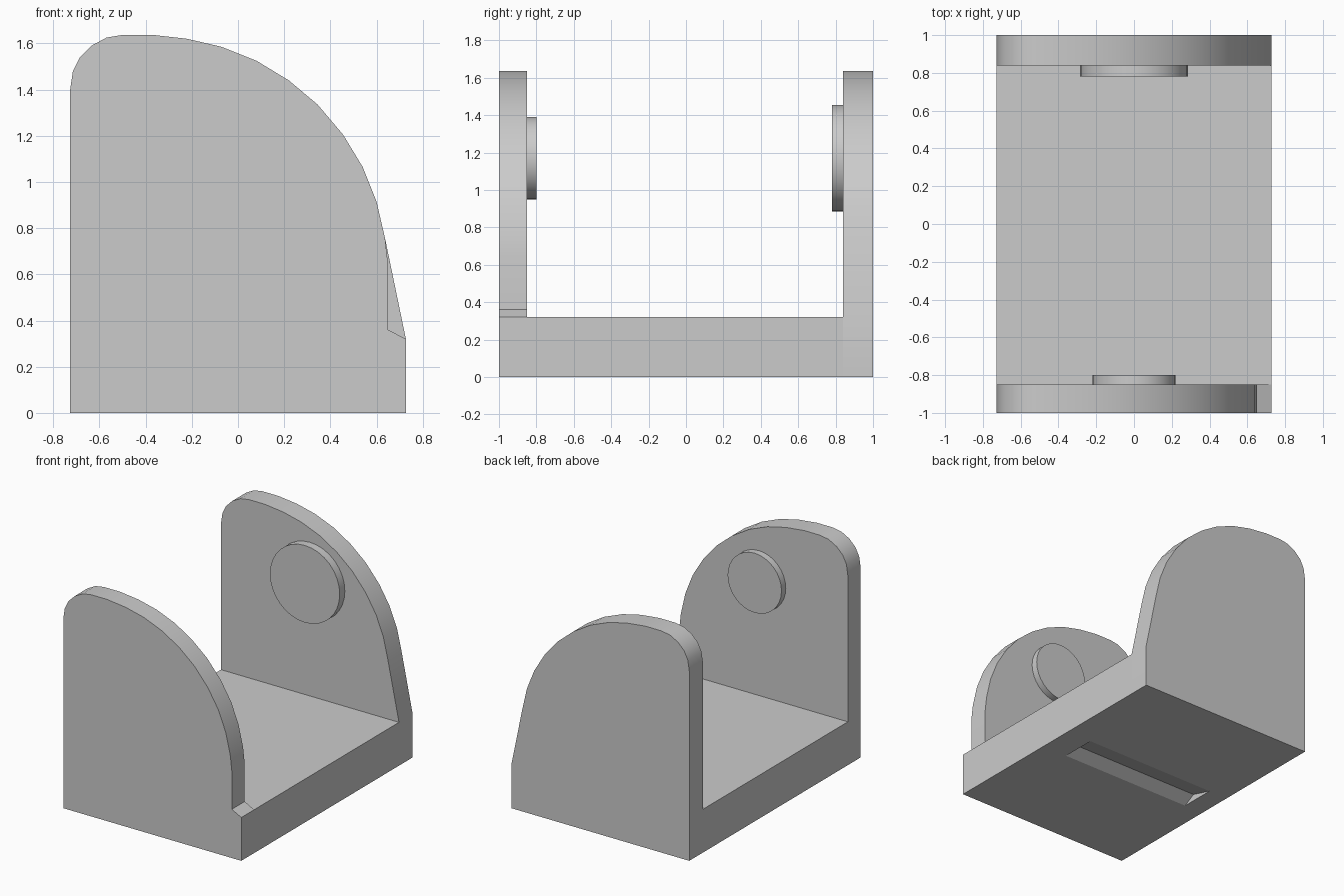
import bpy, bmesh, math
from mathutils import Matrix

cube = bpy.data.objects.get("Cube")
if cube:
    bpy.data.objects.remove(cube, do_unlink=True)

grey = bpy.data.materials.new("plain grey")
grey.use_nodes = True
COLOUR = (0.6, 0.6, 0.6, 1)
grey.diffuse_color = COLOUR
grey.node_tree.nodes["Principled BSDF"].inputs["Base Color"].default_value = COLOUR


def finish(name, bm):
    bmesh.ops.recalc_face_normals(bm, faces=bm.faces)
    mesh = bpy.data.meshes.new(name)
    bm.to_mesh(mesh)
    bm.free()
    mesh.materials.append(grey)
    obj = bpy.data.objects.new(name, mesh)
    bpy.context.collection.objects.link(obj)
    return obj


def activate(obj):
    bpy.ops.object.select_all(action="DESELECT")
    obj.select_set(True)
    bpy.context.view_layer.objects.active = obj


def smooth(obj):
    activate(obj)
    bpy.ops.object.shade_smooth_by_angle(angle=math.radians(25))


def extrude(name, points, origin, direction):
    """Extrude a closed profile, placed by origin(a, b), along direction."""
    bm = bmesh.new()
    face = bm.faces.new([bm.verts.new(origin(a, b)) for a, b in points])
    new = bmesh.ops.extrude_face_region(bm, geom=[face])["geom"]
    bmesh.ops.translate(bm, vec=direction,
                        verts=[v for v in new if isinstance(v, bmesh.types.BMVert)])
    return finish(name, bm)


def wall(name, points, y0, y1):
    smooth(extrude(name, points, lambda x, z: (x, y0, z), (0, y1 - y0, 0)))


def pad(name, radius, y0, y1):
    bm = bmesh.new()
    place = Matrix.Translation((0, (y0 + y1) / 2, 1.17)) @ Matrix.Rotation(math.pi / 2, 4, "X")
    bmesh.ops.create_cone(bm, cap_ends=True, segments=32, radius1=radius,
                          radius2=radius, depth=y1 - y0, matrix=place)
    smooth(finish(name, bm))


HALF = 0.727
FLOOR = 0.32
FRONT, BACK = -0.85, 0.84

# Side walls share a rounded outline; the front one has a small step at its foot
outline = [(-HALF, 0), (-HALF, 1.40), (-.715, 1.48), (-.685, 1.54), (-.635, 1.59),
           (-.57, 1.625), (-.50, 1.637), (-.37, 1.637), (-.22, 1.62), (-.07, 1.585),
           (.08, 1.525), (.22, 1.44), (.345, 1.335), (.455, 1.205), (.54, 1.065),
           (.60, .915), (.637, .755)]
wall("front_wall", outline + [(.65, .64), (.65, .36), (HALF, FLOOR), (HALF, 0)], -1, FRONT)
wall("back_wall", outline + [(HALF, FLOOR), (HALF, 0)], BACK, 1)

# Round pads on the inner faces
pad("front_pad", 0.22, FRONT, -0.80)
pad("back_pad", 0.285, 0.78, BACK)

# Floor with a shallow wedge groove underneath
floor = extrude("floor", [(FRONT, 0), (BACK, 0), (BACK, FLOOR), (FRONT, FLOOR)],
                lambda y, z: (-HALF, y, z), (2 * HALF, 0, 0))
cutter = extrude("groove_cutter", [(-.14, -.01), (.18, -.01), (-.03, .05)],
                 lambda y, z: (-.57, y, z), (1.09, 0, 0))
cutter.hide_render = True
groove = floor.modifiers.new("groove", "BOOLEAN")
groove.operation = "DIFFERENCE"
groove.solver = "EXACT"
groove.object = cutter
activate(floor)
bpy.ops.object.modifier_apply(modifier=groove.name)
bpy.data.objects.remove(cutter, do_unlink=True)
